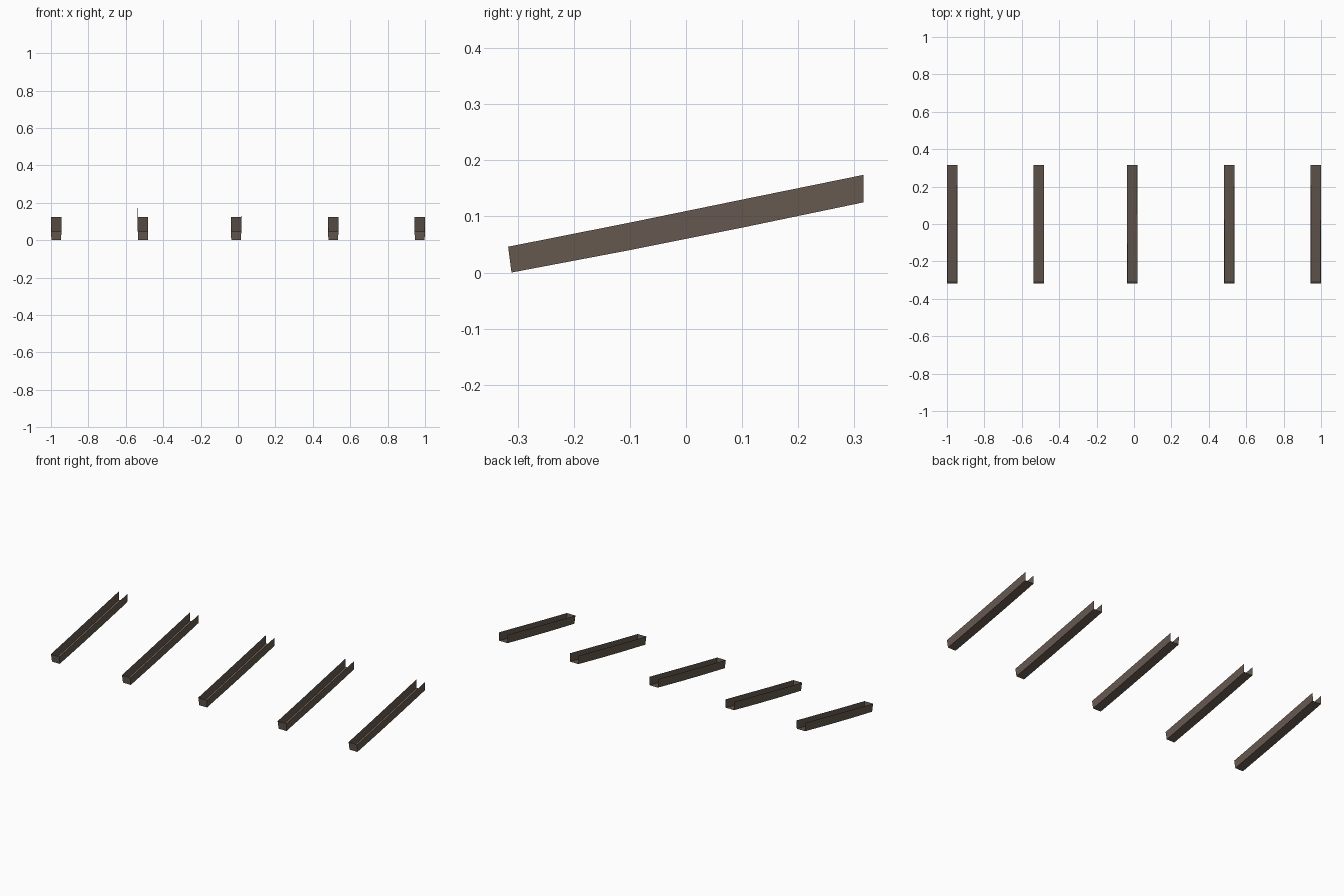
import bpy, bmesh

if "Cube" in bpy.data.objects:
    bpy.data.objects.remove(bpy.data.objects["Cube"])

mat = bpy.data.materials.new("dark brown")
mat.diffuse_color = (0.135, 0.102, 0.082, 1)
mat.use_nodes = True
mat.node_tree.nodes["Principled BSDF"].inputs["Base Color"].default_value = mat.diffuse_color

# side profile of a sloping channel: (y bottom, z bottom, y top, z top)
PROFILE = [(-0.311, 0.0, -0.317, 0.046), (-0.1, 0.040, -0.1, 0.089),
           (0.1, 0.080, 0.1, 0.130), (0.316, 0.125, 0.316, 0.174)]
HALF_TOP = 0.028


def channel(name, cx):
    """Thin open-topped trough, closed at the low front end, open at the back."""
    bm = bmesh.new()
    rings = []
    for i, (yb, zb, yt, zt) in enumerate(PROFILE):
        half_bottom = 0.0255 + 0.0006 * i
        pts = [(-HALF_TOP, yt, zt), (-half_bottom, yb, zb),
               (half_bottom, yb, zb), (HALF_TOP, yt, zt)]
        rings.append([bm.verts.new((cx + x, y, z)) for x, y, z in pts])
    # left wall, floor, right wall
    for a, b in zip(rings, rings[1:]):
        for j in range(3):
            bm.faces.new((a[j], a[j + 1], b[j + 1], b[j]))
    # front cap
    bm.faces.new(rings[0][::-1])
    bmesh.ops.recalc_face_normals(bm, faces=bm.faces[:])
    # the floor must face down, so the shell faces outward
    bm.normal_update()
    floor = min(bm.faces, key=lambda f: -abs(f.normal.z))
    if floor.normal.z > 0:
        bmesh.ops.reverse_faces(bm, faces=bm.faces[:])
    me = bpy.data.meshes.new(name)
    bm.to_mesh(me)
    bm.free()
    me.materials.append(mat)
    bpy.context.collection.objects.link(bpy.data.objects.new(name, me))


# row of five channels
for n, cx in enumerate((-0.972, -0.508, -0.010, 0.509, 0.972)):
    channel(f"channel_{n + 1}", cx)
